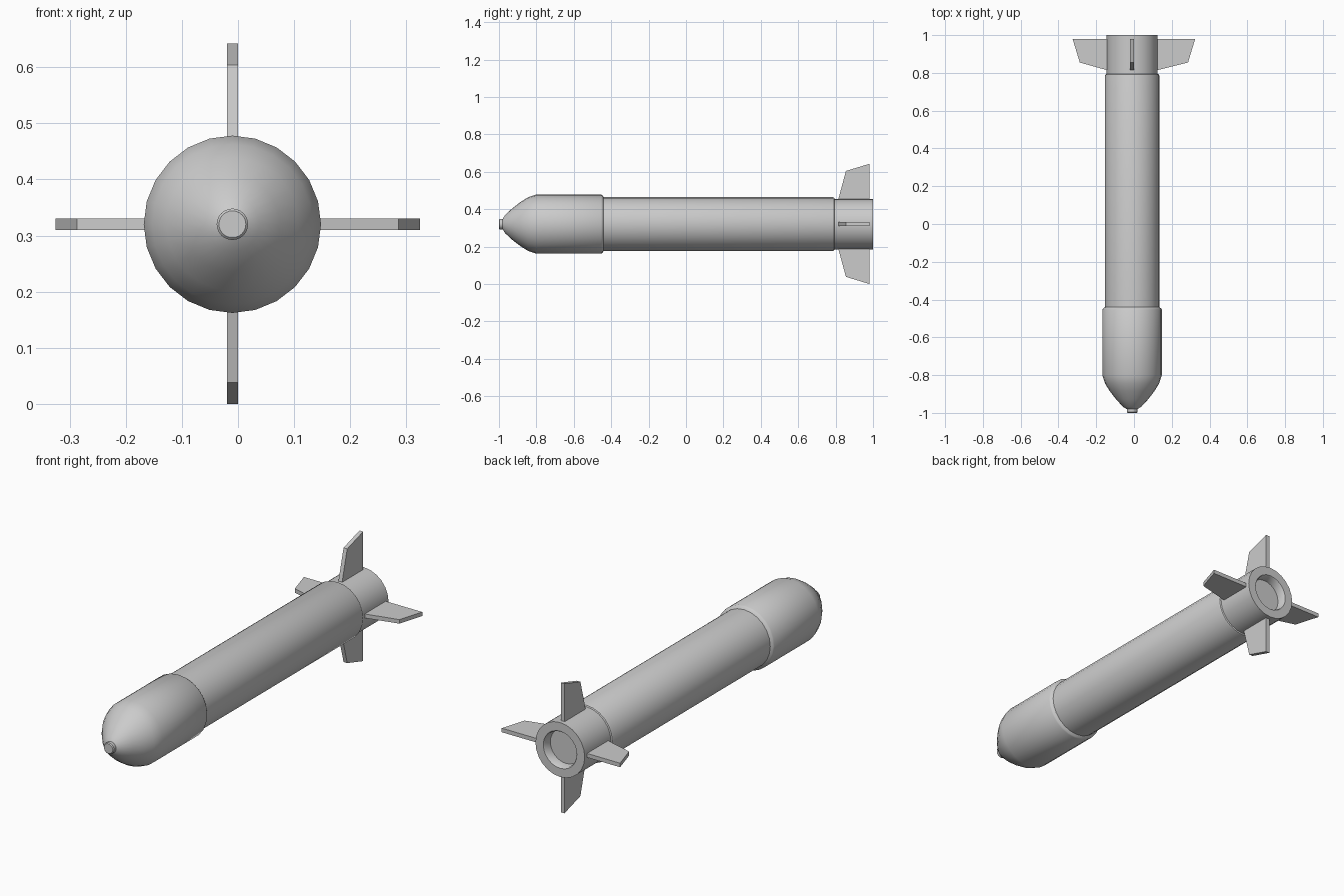
import bpy, bmesh, math
from mathutils import Matrix, Vector

if "Cube" in bpy.data.objects:
    bpy.data.objects.remove(bpy.data.objects["Cube"])

CX, CZ = -0.01, 0.32   # long axis of the body
SIDES = 24


def finish(name, bm, smooth):
    bmesh.ops.recalc_face_normals(bm, faces=bm.faces)
    mesh = bpy.data.meshes.new(name)
    bm.to_mesh(mesh)
    bm.free()
    ob = bpy.data.objects.new(name, mesh)
    ob.location = (CX, 0, CZ)
    bpy.context.collection.objects.link(ob)
    if smooth:
        bpy.context.view_layer.objects.active = ob
        ob.select_set(True)
        bpy.ops.object.shade_smooth_by_angle(angle=math.radians(35))
        ob.select_set(False)
    return ob


def lathe(name, profile):
    """Revolve (radius, y) points round the y axis, capping both ends."""
    bm = bmesh.new()
    rings = []
    for r, y in profile:
        rings.append([bm.verts.new((r * math.sin(a), y, r * math.cos(a)))
                      for a in (2 * math.pi * i / SIDES for i in range(SIDES))])
    for a, b in zip(rings, rings[1:]):
        for i in range(SIDES):
            j = (i + 1) % SIDES
            bm.faces.new((a[i], a[j], b[j], b[i]))
    bm.faces.new(rings[0])
    bm.faces.new(rings[-1])
    return finish(name, bm, True)


def fin(name, angle, tip):
    """Swept plate standing up from the tail, turned about the y axis."""
    outline = [(0.80, 0.11), (0.815, 0.135), (0.855, tip - 0.038),
               (0.98, tip), (0.98, 0.11)]
    bm = bmesh.new()
    face = bm.faces.new([bm.verts.new((-0.01, y, r)) for y, r in outline])
    ext = bmesh.ops.extrude_face_region(bm, geom=[face])
    moved = [v for v in ext["geom"] if isinstance(v, bmesh.types.BMVert)]
    bmesh.ops.translate(bm, verts=moved, vec=Vector((0.02, 0, 0)))
    bm.transform(Matrix.Rotation(angle, 4, 'Y'))
    return finish(name, bm, False)


# Hull: nose stub, rounded warhead, step, main tube, step, tail, hollow nozzle
lathe("rocket_body", [
    (0.024, -1.0), (0.028, -0.996), (0.028, -0.98),
    (0.048, -0.968), (0.085, -0.928), (0.118, -0.885), (0.143, -0.845),
    (0.158, -0.80), (0.158, -0.453), (0.154, -0.447), (0.144, -0.44),
    (0.144, 0.785), (0.141, 0.792), (0.135, 0.795), (0.135, 1.0),
    (0.092, 1.0), (0.088, 0.995), (0.085, 0.955)])

# Four tail fins
for name, deg, tip in (("top_fin", 0, 0.322), ("right_fin", 90, 0.334),
                       ("bottom_fin", 180, 0.32), ("left_fin", 270, 0.315)):
    fin(name, math.radians(deg), tip)
